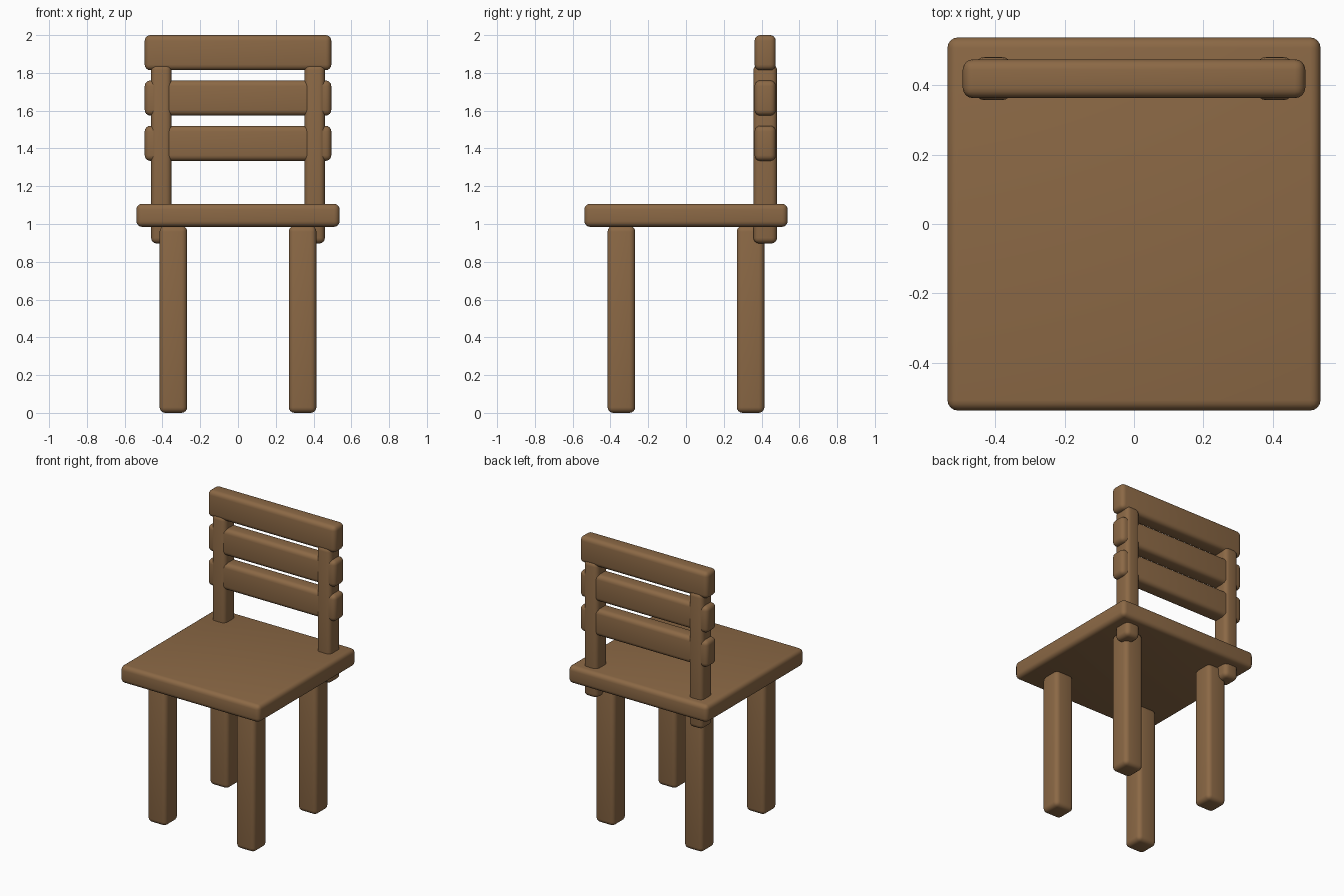
import bpy
import bmesh
import math
from mathutils import Vector

if "Cube" in bpy.data.objects:
    bpy.data.objects.remove(bpy.data.objects["Cube"])

wood = bpy.data.materials.new("wood")
wood.diffuse_color = (0.26, 0.14, 0.06, 1)
wood.use_nodes = True
wood.node_tree.nodes["Principled BSDF"].inputs["Base Color"].default_value = wood.diffuse_color


def board(name, low, high, radius=0.03):
    """Rounded wooden block between two opposite corners."""
    low, high = Vector(low), Vector(high)
    size, centre = high - low, (low + high) / 2
    bm = bmesh.new()
    bmesh.ops.create_cube(bm, size=1)
    bmesh.ops.scale(bm, vec=size, verts=bm.verts)
    mesh = bpy.data.meshes.new(name)
    bm.to_mesh(mesh)
    bm.free()
    mesh.materials.append(wood)
    obj = bpy.data.objects.new(name, mesh)
    obj.location = centre
    bpy.context.collection.objects.link(obj)
    bevel = obj.modifiers.new("rounded edges", "BEVEL")
    bevel.width = radius
    bevel.segments = 4
    bpy.context.view_layer.objects.active = obj
    obj.select_set(True)
    bpy.ops.object.modifier_apply(modifier=bevel.name)
    bpy.ops.object.shade_smooth_by_angle(angle=math.radians(40))
    obj.select_set(False)
    return obj


# Seat
board("seat", (-0.538, -0.538, 0.985), (0.538, 0.538, 1.107))

for side, sx in (("left", -1), ("right", 1)):
    # Legs
    for end, sy in (("front", -1), ("back", 1)):
        cx, cy, half = 0.342 * sx, 0.342 * sy, 0.073
        board(f"{end}_{side}_leg", (cx - half, cy - half, 0), (cx + half, cy + half, 0.99))
    # Back posts, passing through the seat
    px = 0.406 * sx
    board(f"{side}_back_post", (px - 0.054, 0.357, 0.897), (px + 0.054, 0.482, 1.845))

# Back slats
for name, top in (("lower_slat", 1.52), ("middle_slat", 1.76), ("top_rail", 2.0)):
    board(name, (-0.494, 0.363, top - 0.186), (0.494, 0.475, top))
